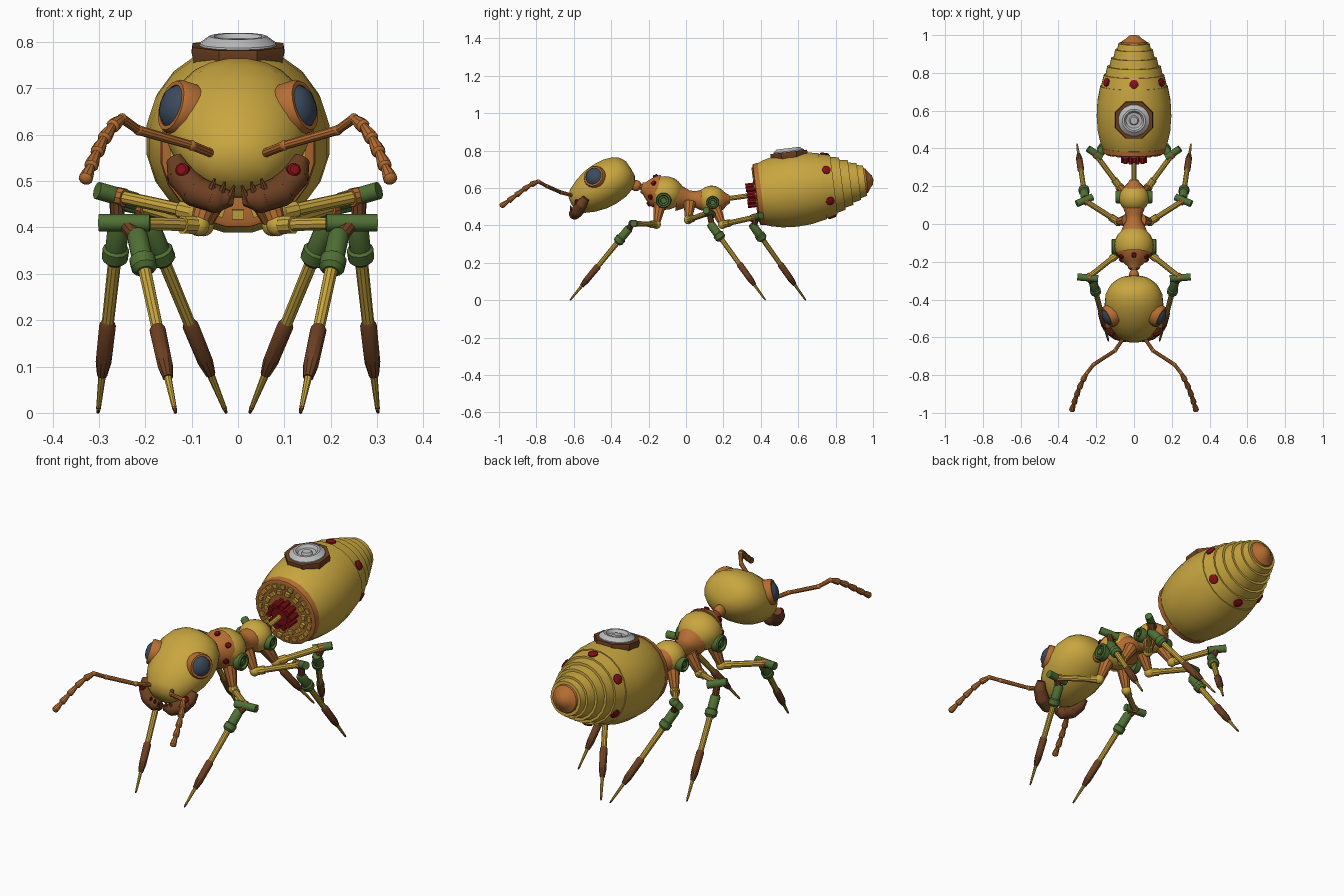
import bpy, bmesh
from math import pi, sin, cos, radians
from mathutils import Vector, Matrix

if "Cube" in bpy.data.objects:
    bpy.data.objects.remove(bpy.data.objects["Cube"])


def material(name, rgb):
    m = bpy.data.materials.new(name)
    m.use_nodes = True
    m.diffuse_color = (*rgb, 1)
    m.node_tree.nodes["Principled BSDF"].inputs["Base Color"].default_value = (*rgb, 1)
    return m


YELLOW = material("brass_yellow", (.58, .38, .05))
ORANGE = material("copper_orange", (.47, .155, .032))
BROWN = material("dark_brown", (.15, .05, .016))
GREEN = material("olive_green", (.08, .16, .035))
RED = material("deep_red", (.23, .005, .008))
BLUE = material("slate_blue", (.045, .07, .11))
SILVER = material("silver", (.5, .5, .5))
made = []


def finish(bm, name, mat):
    bmesh.ops.recalc_face_normals(bm, faces=bm.faces[:])
    mesh = bpy.data.meshes.new(name)
    bm.to_mesh(mesh)
    bm.free()
    mesh.materials.append(mat)
    ob = bpy.data.objects.new(name, mesh)
    bpy.context.collection.objects.link(ob)
    made.append(ob)
    return ob


def frame(base, axis):
    turn = Vector((0, 0, 1)).rotation_difference(Vector(axis))
    return Matrix.Translation(base) @ turn.to_matrix().to_4x4()


def lathe(name, mat, base, axis, profile, segs=16, wide=1):
    """Spin (distance, radius) pairs about an axis; wide stretches sideways."""
    bm = bmesh.new()
    rings = []
    for t, r in profile:
        rings.append([bm.verts.new((r * wide * cos(a), r * sin(a), t))
                      for a in (2 * pi * (i + .5) / segs for i in range(segs))])
    for a, b in zip(rings, rings[1:]):
        for i in range(segs):
            j = (i + 1) % segs
            bm.faces.new((a[i], a[j], b[j], b[i]))
    for ring, (t, r) in ((rings[0], profile[0]), (rings[-1], profile[-1])):
        if r > 0:
            bm.faces.new(ring)
    bmesh.ops.remove_doubles(bm, verts=bm.verts[:], dist=1e-5)
    bm.transform(frame(base, axis))
    return finish(bm, name, mat)


def rod(name, mat, a, b, r0, r1=None, segs=10):
    a, b = Vector(a), Vector(b)
    return lathe(name, mat, a, b - a, [(0, r0), ((b - a).length, r0 if r1 is None else r1)], segs)


def ball(name, mat, centre, size, segs=16):
    bm = bmesh.new()
    bmesh.ops.create_uvsphere(bm, u_segments=segs, v_segments=segs // 2 + 2, radius=1)
    bm.transform(Matrix.Translation(centre) @ Matrix.Diagonal((*size, 1)))
    return finish(bm, name, mat)


def stud(name, centre, normal, r):
    lathe(name, RED, centre, normal, [(-.012, r), (.004, r), (.008, r * .7), (.008, 0)], 10)


def stud_ring(name, base, axis, t, radius, r, lean):
    """Six round studs, one on top, around an axis."""
    m = frame(base, axis)
    for i in range(6):
        a = radians(90 + 60 * i)
        d = Vector((cos(a), sin(a), lean))
        stud(name, m @ Vector((radius * cos(a), radius * sin(a), t)), m.to_3x3() @ d, r)


# Abdomen: smooth shell, stepped tail rings, tip
AB, AX = Vector((0, .374, .564)), Vector((0, .992, .127))
lathe("abdomen_shell", YELLOW, AB, AX, [(.02, .164), (.06, .18), (.12, .194), (.2, .2),
                                       (.28, .196), (.36, .18), (.36, .1)], 20)
for t0, t1, r0, r1 in ((.35, .42, .178, .161), (.41, .465, .155, .143), (.455, .51, .133, .122),
                       (.5, .555, .112, .1), (.545, .588, .092, .083)):
    lathe("abdomen_ring", YELLOW, AB, AX, [(t0, r0), (t1, r1), (t1, 0)], 20)
lathe("abdomen_tip", ORANGE, AB, AX, [(.58, .072), (.597, .066), (.612, .042), (.628, .025), (.633, 0)])
lathe("abdomen_front_cap", ORANGE, AB, AX, [(.008, 0), (.006, .12), (0, .155), (.004, .166), (.03, .17)], 20)
stud_ring("abdomen_stud", AB, AX, .39, .168, .024, .25)

# Plates on the front of the abdomen
bm = bmesh.new()
for count, radius in ((20, .137), (14, .102)):
    for i in range(count):
        bmesh.ops.create_cube(bm, size=1, matrix=frame(AB, AX) @ Matrix.Rotation(2 * pi * i / count, 4, 'Z')
                              @ Matrix.Translation((radius, 0, .002)) @ Matrix.Diagonal((.02, .025, .016, 1)))
finish(bm, "abdomen_plates", YELLOW)

# Red coupling
lathe("coupling_hub", RED, AB, AX, [(-.045, 0), (-.045, .045), (.01, .05)], 12)
m = frame(AB, AX)
for i in range(10):
    a = 2 * pi * i / 10
    p = Vector((.056 * cos(a), .056 * sin(a), -.05))
    rod("coupling_pin", RED, m @ p, m @ (p + Vector((0, 0, .06))), .014, segs=8)
rod("waist_rod", YELLOW, (0, .2, .54), (0, .38, .565), .013)

# Hatch on the back
HB, HX = (0, .55, .785), (0, -.12, 1)
lathe("hatch_rim", BROWN, HB, HX, [(-.04, .1), (-.005, .108), (.008, .106), (.008, 0)], 8)
lathe("hatch_dome", SILVER, HB, HX, [(0, .086), (.012, .084), (.028, .062), (.028, .052), (.014, .042),
                                     (.012, .026), (.022, .02), (.022, 0)], 16)

# Thorax
ball("front_thorax", YELLOW, (0, -.112, .573), (.104, .1, .09), 20)
NB, NX = (0, -.238, .602), (0, .965, -.23)
lathe("thorax_collar", ORANGE, NB, NX, [(0, .028), (.015, .034), (.035, .056), (.07, .085), (.085, .092),
                                        (.085, .06)])
stud_ring("collar_stud", NB, NX, .058, .077, .014, -.8)
lathe("thorax_bridge", ORANGE, (0, -.05, .55), (0, 1, -.1), [(0, .075), (.03, .062), (.065, .044),
                                                          (.1, .044), (.13, .056), (.15, .058)])
ball("rear_thorax", YELLOW, (0, .137, .538), (.08, .075, .075), 20)
lathe("thorax_tail", ORANGE, (0, .18, .537), (0, 1, .08), [(0, .06), (.015, .055), (.035, .034), (.055, .022)])
ball("neck_joint", ORANGE, (0, -.268, .613), (.026, .03, .03))
rod("neck_rod", ORANGE, (0, -.32, .64), (0, -.22, .598), .016)

# Head
lathe("head", YELLOW, (0, -.306, .7), (0, -.85, -.527),
      [(-.012, 0), (-.01, .045), (.008, .078), (.04, .102), (.09, .118), (.15, .122), (.21, .117),
       (.27, .1), (.325, .074), (.352, .045), (.36, 0)], 20, 1.29)


def leg(name, hip, socket, knee, bar, ankle, foot):
    """Hip peg, thigh, knee barrel, socket, shin, sleeve and claw."""
    hip, socket, knee, bar, ankle, foot = map(Vector, (hip, socket, knee, bar, ankle, foot))
    along = lambda f: ankle.lerp(foot, f)
    rod(name + "_hip", ORANGE, hip, socket, .034, .018)
    ball(name + "_hip_joint", YELLOW, socket, (.024, .024, .024), 12)
    rod(name + "_thigh_collar", YELLOW, socket, socket.lerp(knee, .22), .02)
    rod(name + "_thigh", YELLOW, socket, knee, .0145)
    rod(name + "_knee_band", ORANGE, socket.lerp(knee, .9), knee, .02)
    rod(name + "_knee_barrel", GREEN, knee - bar, knee + bar, .019, segs=12)
    rod(name + "_knee_link", BROWN, knee, along(.08), .016)
    lathe(name + "_shin_socket", GREEN, along(.04), foot - ankle,
          [(0, .018), (.01, .023), (.07, .023), (.075, .029), (.1, .028), (.11, .018)], 12)
    rod(name + "_shin", YELLOW, along(.15), along(.6), .0145, .013)
    lathe(name + "_sleeve", BROWN, along(.54), foot - ankle,
          [(0, .013), (.01, .018), (.11, .017), (.145, .011)], 10)
    rod(name + "_claw", YELLOW, along(.8), along(.98), .0085, .005, 8)
    rod(name + "_claw_tip", BROWN, along(.97), foot, .0055, .003, 8)


for s, side in ((1, "left"), (-1, "right")):
    P = lambda x, y, z: Vector((s * x, y, z))
    # Legs
    leg(side + "_front_leg", P(.05, -.14, .51), P(.085, -.158, .405), P(.245, -.285, .41),
        P(.055, .005, 0), P(.222, -.287, .405), P(.135, -.62, 0))
    leg(side + "_middle_leg", P(.035, .02, .52), P(.085, .012, .43), P(.262, .125, .468),
        P(.042, -.018, .012), P(.255, .115, .43), P(.302, .425, 0))
    leg(side + "_rear_leg", P(.035, .155, .5), P(.075, .195, .405), P(.208, .375, .445),
        P(.036, .025, .008), P(.2, .34, .425), P(.025, .64, 0))
    # Wheels on the thorax sides
    for part, hub, r in (("front_wheel", P(.085, -.12, .533), .042), ("rear_wheel", P(.063, .143, .522), .035)):
        lathe(side + "_" + part, GREEN, hub, (s, 0, 0), [(0, r), (.028, r), (.034, r * .88), (.034, r * .7),
              (.022, r * .62), (.022, r * .4), (.032, r * .36), (.032, 0)])

    # Eyes
    eye, look = P(.13, -.488, .659), P(.83, -.42, .26)
    lathe(side + "_eye_ring", ORANGE, eye, look, [(-.025, .06), (.008, .06), (.017, .055), (.017, .046), (0, .044)], 18)
    lathe(side + "_eye", BLUE, eye, look, [(-.02, .046), (.014, .046), (.026, .036), (.033, .02), (.035, 0)], 18)

    # Mandibles with teeth
    jaw = [P(.135, -.535, .545), P(.122, -.56, .51), P(.092, -.58, .478), (P(.05, -.595, .462)), P(.012, -.6, .462)]
    widths = (.02, .031, .034, .031, .016)
    for i in range(4):
        rod(side + "_mandible", BROWN, jaw[i], jaw[i + 1], widths[i], widths[i + 1], 12)
        if i:
            ball(side + "_mandible_joint", BROWN, jaw[i], [widths[i]] * 3, 12)
    for x, z in ((.062, .49), (.04, .483), (.02, .475)):
        rod(side + "_tooth", BROWN, P(x, -.605, z - .02), P(x - .012, -.618, z + .015), .012, .003, 6)
    stud(side + "_mandible_pin", P(.12, -.586, .524), P(.3, -.9, .2), .015)

    # Antennae: slim stalk and beaded tip
    stalk = [P(.04, -.58, .553), P(.1, -.67, .577), P(.215, -.745, .61), P(.25, -.79, .635)]
    ball(side + "_antenna_base", ORANGE, stalk[0], (.016, .016, .016), 10)
    for a, b in zip(stalk, stalk[1:]):
        rod(side + "_antenna_stalk", ORANGE, a, b, .0095, .0105)
        ball(side + "_antenna_joint", ORANGE, b, (.0115, .0115, .0115), 10)
    tip = [stalk[-1], P(.272, -.83, .617), P(.29, -.87, .59), P(.305, -.91, .56), P(.318, -.95, .53),
           P(.33, -.99, .502)]
    for i, (a, b) in enumerate(zip(tip, tip[1:])):
        d = (b - a).length
        lathe(side + "_antenna_bead", ORANGE, a, b - a, [(-.002, .009), (d * .6, .0145), (d * .9, .0155),
                                                        (d, .011), (d + .004, 0)], 10)

# Smooth shading with crisp edges
bpy.ops.object.select_all(action='DESELECT')
for ob in made:
    ob.select_set(True)
bpy.context.view_layer.objects.active = made[0]
bpy.ops.object.shade_smooth_by_angle(angle=radians(35))
